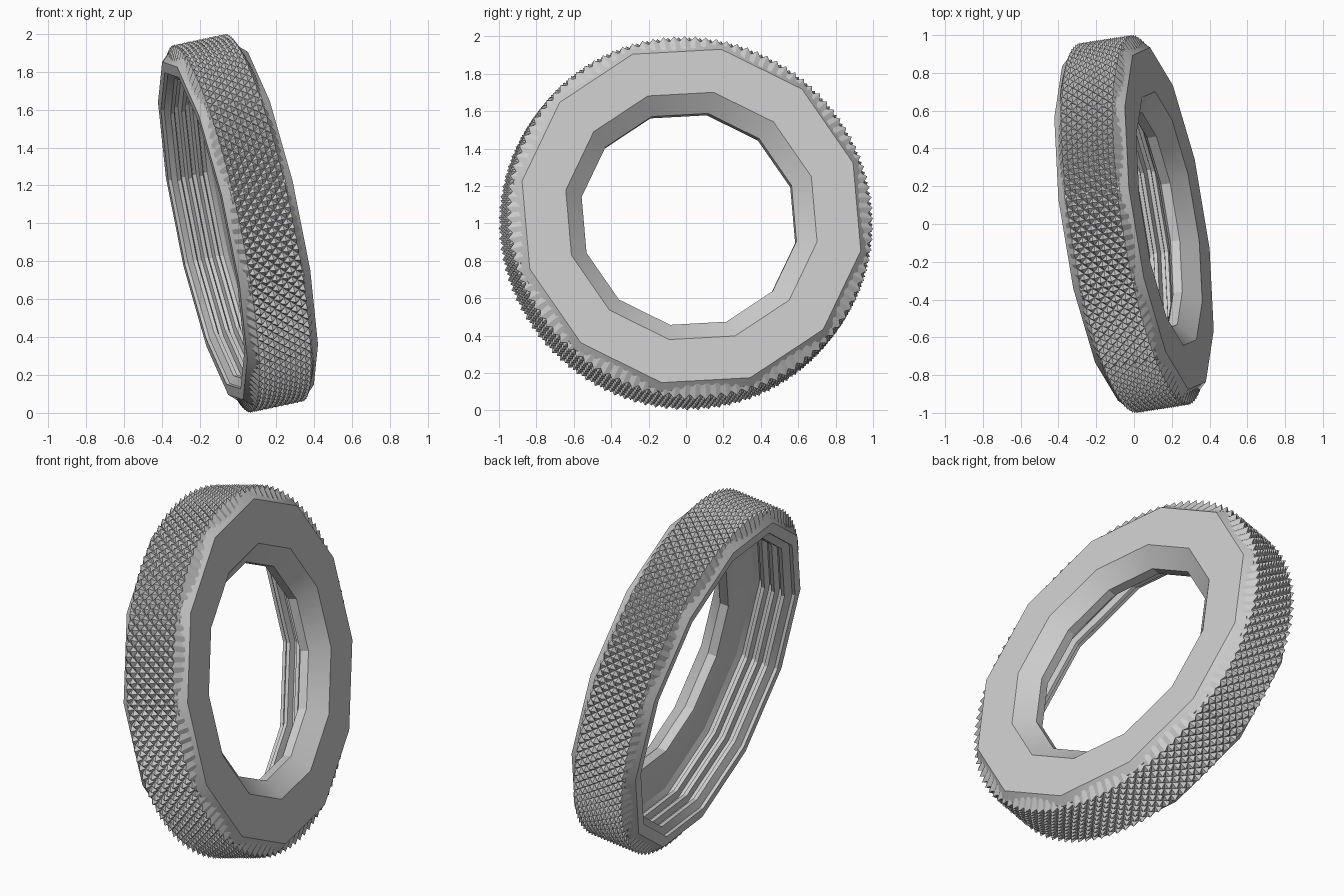
import bpy, bmesh, math
from mathutils import Matrix, Vector

if "Cube" in bpy.data.objects:
    bpy.data.objects.remove(bpy.data.objects["Cube"], do_unlink=True)

grey = bpy.data.materials.new("light_grey")
grey.use_nodes = True
grey.diffuse_color = (0.6, 0.6, 0.6, 1)
grey.node_tree.nodes["Principled BSDF"].inputs["Base Color"].default_value = (0.6, 0.6, 0.6, 1)

# Tilted frame: local z is the ring axis
axis = Vector((0.967, 0.15, 0.205)).normalized()
u = (Vector((0, 1, 0)) - axis * axis.y).normalized()
v = axis.cross(u)
TILT = Matrix.Translation((0, 0, 1)) @ Matrix((u, v, axis)).transposed().to_4x4()


def polar(r, angle, h):
    return (r * math.cos(angle), r * math.sin(angle), h)


def finish(name, bm, smooth):
    bmesh.ops.recalc_face_normals(bm, faces=bm.faces)
    mesh = bpy.data.meshes.new(name)
    bm.to_mesh(mesh)
    bm.free()
    mesh.materials.append(grey)
    obj = bpy.data.objects.new(name, mesh)
    obj.matrix_world = TILT
    bpy.context.collection.objects.link(obj)
    if smooth:
        bpy.ops.object.select_all(action="DESELECT")
        obj.select_set(True)
        bpy.context.view_layer.objects.active = obj
        bpy.ops.object.shade_smooth_by_angle(angle=math.radians(29))
    return obj


def lathe(name, profile, sides, phase):
    """Closed (radius, height) profile turned around the axis."""
    bm = bmesh.new()
    rings = [[bm.verts.new(polar(r, phase + math.tau * i / sides, h)) for i in range(sides)]
             for r, h in profile]
    for k, a in enumerate(rings):
        b = rings[(k + 1) % len(rings)]
        for i in range(sides):
            j = (i + 1) % sides
            bm.faces.new((a[i], a[j], b[j], b[i]))
    return finish(name, bm, True)


# Ring body: outer chamfers, front flange with bevelled bore, threaded back cavity
profile = [(0.93, 0.193), (0.69, 0.193), (0.59, 0.11), (0.59, 0.06), (0.63, 0.04), (0.84, 0.04)]
for k in range(3):
    h = 0.02 - k * 0.06
    profile += [(0.87, h), (0.87, h - 0.02), (0.83, h - 0.03), (0.83, h - 0.05)]
profile += [(0.87, -0.175), (0.87, -0.193), (0.93, -0.193), (0.97, -0.15), (0.97, 0.15)]
lathe("ring_body", profile, 12, math.radians(20))

# Knurled grip: pyramids on a diamond lattice
COUNT, ROWS, HALF = 216, 10, 0.14
BASE, TIP = 0.965, 0.993
bm = bmesh.new()
grid = [[bm.verts.new(polar(TIP if (i + j) % 2 else BASE, math.tau * i / COUNT,
                            -HALF + 2 * HALF * j / ROWS))
         for i in range(COUNT)] for j in range(ROWS + 1)]
for j in range(ROWS + 1):
    for i in range(COUNT):
        if (i + j) % 2:
            left, right = grid[j][i - 1], grid[j][(i + 1) % COUNT]
            for k in (j - 1, j + 1):
                if 0 <= k <= ROWS:
                    bm.faces.new((grid[j][i], left, grid[k][i]))
                    bm.faces.new((grid[j][i], right, grid[k][i]))

# Sloped ends of the grip, sinking into the body
for row, side in ((grid[0], -1), (grid[-1], 1)):
    inner = [bm.verts.new(polar(0.895, math.tau * i / COUNT, side * 0.185)) for i in range(COUNT)]
    for i in range(COUNT):
        j = (i + 1) % COUNT
        bm.faces.new((row[i], row[j], inner[j], inner[i]))
finish("knurled_grip", bm, False)
